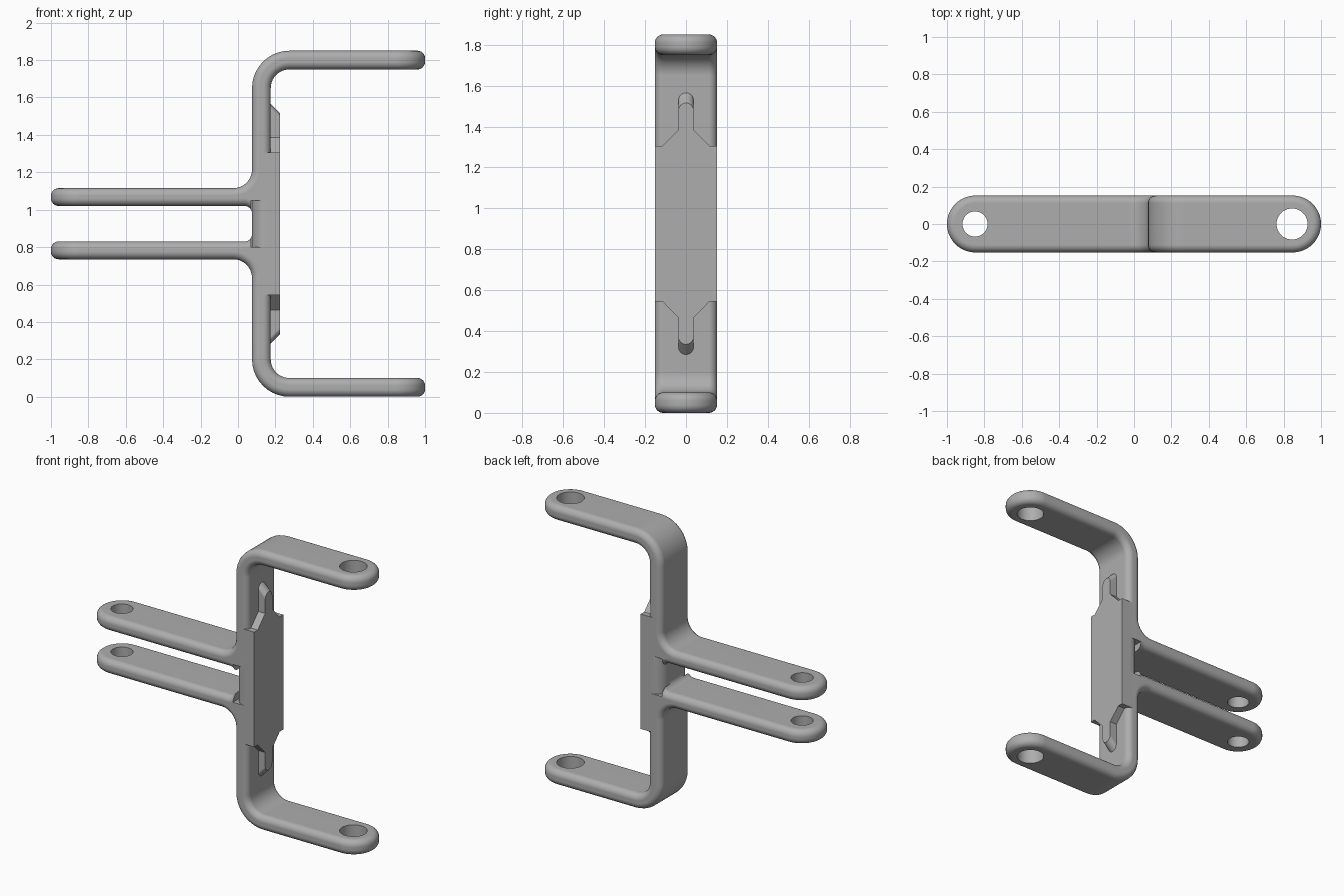
import bpy, bmesh, math
from mathutils import Vector

if "Cube" in bpy.data.objects:
    bpy.data.objects.remove(bpy.data.objects["Cube"])

MID = 0.925      # height of the symmetry plane
HALF = 0.152     # half width of the strap
steel = bpy.data.materials.new("grey_steel")
steel.use_nodes = True
steel.diffuse_color = (0.42, 0.42, 0.42, 1)
steel.node_tree.nodes["Principled BSDF"].inputs["Base Color"].default_value = (0.42, 0.42, 0.42, 1)


def loft(name, start, end, helper=False):
    """Solid between two matching outlines."""
    bm = bmesh.new()
    a = [bm.verts.new(p) for p in start]
    b = [bm.verts.new(p) for p in end]
    bm.faces.new(a)
    bm.faces.new(b)
    for i in range(len(a)):
        j = (i + 1) % len(a)
        bm.faces.new((a[i], a[j], b[j], b[i]))
    bmesh.ops.recalc_face_normals(bm, faces=bm.faces)
    mesh = bpy.data.meshes.new(name)
    bm.to_mesh(mesh)
    bm.free()
    mesh.materials.append(steel)
    obj = bpy.data.objects.new(name, mesh)
    bpy.context.collection.objects.link(obj)
    obj.hide_render = helper
    return obj


def arc(cx, cy, r, a0, a1, n=16):
    return [(cx + r * math.cos(math.radians(a0 + (a1 - a0) * i / n)),
             cy + r * math.sin(math.radians(a0 + (a1 - a0) * i / n))) for i in range(n + 1)]


def rounded(corners, n=10):
    """Right-angled outline with each corner rounded by its radius."""
    out = []
    for i, (x, z, r) in enumerate(corners):
        p = Vector((x, z))
        if r == 0:
            out.append(p)
            continue
        u = (Vector(corners[i - 1][:2]) - p).normalized()
        v = (Vector(corners[(i + 1) % len(corners)][:2]) - p).normalized()
        for k in range(n + 1):
            t = math.pi / 2 * k / n
            out.append(p + r * (u * (1 - math.sin(t)) + v * (1 - math.cos(t))))
    return out


def boolean(obj, cutter, operation):
    mod = obj.modifiers.new(operation, 'BOOLEAN')
    mod.operation, mod.object, mod.solver = operation, cutter, 'EXACT'


def finish(obj):
    bpy.ops.object.select_all(action='DESELECT')
    bpy.context.view_layer.objects.active = obj
    obj.select_set(True)
    for mod in list(obj.modifiers):
        bpy.ops.object.modifier_apply(modifier=mod.name)
    bpy.ops.object.shade_smooth_by_angle(angle=math.radians(32))
    mod = obj.modifiers.new("normals", 'WEIGHTED_NORMAL')
    mod.keep_sharp = True


# Bracket side profile: two prongs, spine and the two outer arms
upper = [(0.075, 0.095, 0.04), (-1.2, 0.095, 0), (-1.2, 0.19, 0), (0.075, 0.19, 0.1),
         (0.075, 0.925, 0.2), (1.2, 0.925, 0), (1.2, 0.825, 0), (0.175, 0.825, 0.1)]
profile = rounded(upper + [(x, -z, r) for x, z, r in reversed(upper)])
bracket = loft("bracket", [(x, -0.3, MID + z) for x, z in profile],
               [(x, 0.3, MID + z) for x, z in profile])

# Round-ended plan shape trims the arm tips
plan = arc(1 - HALF, 0, HALF, -90, 90, 24) + arc(HALF - 1, 0, HALF, 90, 270, 24)
trim = loft("tip_trimmer", [(x, y, -0.5) for x, y in plan], [(x, y, 2.5) for x, y in plan], True)
boolean(bracket, trim, 'INTERSECT')

# Soft rounded rims
rim = bracket.modifiers.new("rim", 'BEVEL')
rim.width, rim.segments = 0.04, 6
rim.limit_method, rim.angle_limit = 'ANGLE', math.radians(40)
rim.use_clamp_overlap = False

# Bolt holes in the arms and prongs
cutters = [trim]
for side, x, r in (("arm", 0.845, 0.083), ("prong", -0.85, 0.067)):
    ring = arc(x, 0, r, 0, 360, 40)[:-1]
    hole = loft(side + "_hole_cutter", [(a, b, -0.5) for a, b in ring], [(a, b, 2.5) for a, b in ring], True)
    boolean(bracket, hole, 'DIFFERENCE')
    cutters.append(hole)

# Flat pad on the spine
pad_shape = [(0.13, -HALF), (0.225, -HALF), (0.225, HALF), (0.13, HALF)]
pad = loft("spine_pad", [(x, y, MID - 0.38) for x, y in pad_shape],
           [(x, y, MID + 0.38) for x, y in pad_shape])

# Wide round-over on the spine edges between the prongs
for s in (-1, 1):
    shape = arc(0.155, 0.072, 0.08, 180, 90, 10) + [(0.155, 0.2), (0.07, 0.2), (0.07, 0.072)]
    pocket = loft("pocket_cutter", [(x, s * y, MID - 0.125) for x, y in shape],
                  [(x, s * y, MID + 0.125) for x, y in shape], True)
    boolean(bracket, pocket, 'DIFFERENCE')
    boolean(pad, pocket, 'DIFFERENCE')
    cutters.append(pocket)

# Tapered tongues above and below the pad
parts = [bracket, pad]


def tongue_outline(x, tip, s):
    w = 0.037
    pts = [(-0.115, 0.37), (-0.115, 0.38), (-w, 0.46)]
    pts += arc(0, tip - w, w, 180, 0, 12)
    pts += [(w, 0.46), (0.115, 0.38), (0.115, 0.37)]
    return [(x, y, MID + s * z) for y, z in pts]


for label, s in (("upper", 1), ("lower", -1)):
    parts.append(loft(label + "_tongue", tongue_outline(0.17, 0.645, s), tongue_outline(0.225, 0.59, s)))

for part in parts:
    finish(part)
for cutter in cutters:
    bpy.data.objects.remove(cutter)
